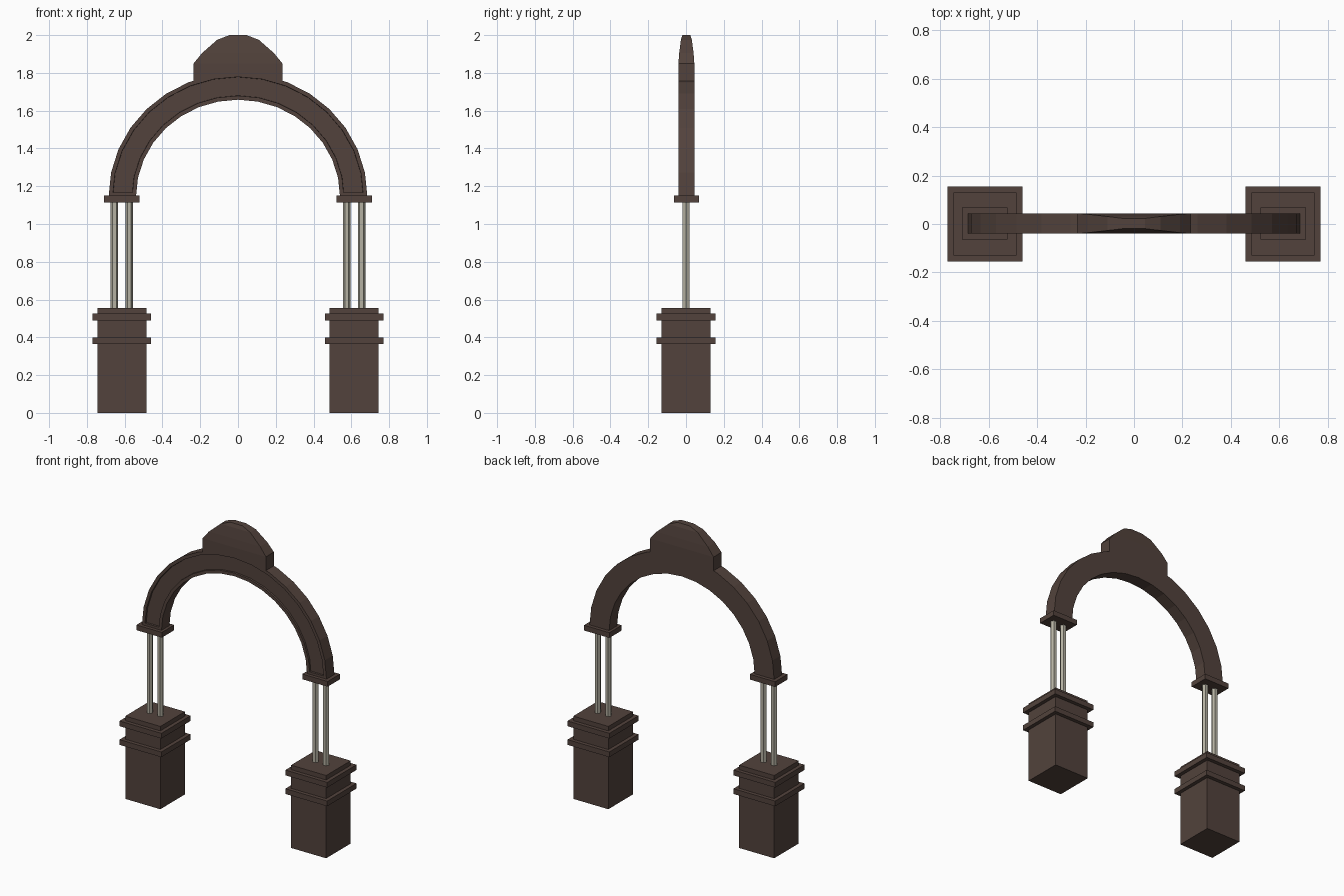
import bpy, bmesh
from math import sin, cos, pi

if "Cube" in bpy.data.objects:
    bpy.data.objects.remove(bpy.data.objects["Cube"])


def material(name, col):
    m = bpy.data.materials.new(name)
    m.diffuse_color = (*col, 1)
    m.use_nodes = True
    m.node_tree.nodes["Principled BSDF"].inputs["Base Color"].default_value = m.diffuse_color
    return m


BROWN = material("dark_brown", (0.085, 0.055, 0.045))
STONE = material("pale_stone", (0.46, 0.44, 0.36))


def finish(bm, name, mat):
    bmesh.ops.recalc_face_normals(bm, faces=bm.faces[:])
    me = bpy.data.meshes.new(name)
    bm.to_mesh(me)
    bm.free()
    me.materials.append(mat)
    ob = bpy.data.objects.new(name, me)
    bpy.context.collection.objects.link(ob)
    return ob


def box(name, x, y, z, mat):
    bm = bmesh.new()
    bmesh.ops.create_cube(bm, size=1)
    for v in bm.verts:
        for i, (lo, hi) in enumerate((x, y, z)):
            v.co[i] = lo if v.co[i] < 0 else hi
    return finish(bm, name, mat)


def hex_column(name, x, z0, z1):
    bm = bmesh.new()
    rings = [[bm.verts.new((x + 0.02 * cos(i * pi / 3), 0.02 * sin(i * pi / 3), z))
              for i in range(6)] for z in (z0, z1)]
    for i in range(6):
        j = (i + 1) % 6
        bm.faces.new((rings[0][i], rings[0][j], rings[1][j], rings[1][i]))
    for r in rings:
        bm.faces.new(r)
    return finish(bm, name, STONE)


# Pedestals with two bands, paired columns and capitals on each side
for side, s in (("left", -1), ("right", 1)):
    cx = 0.615 * s
    for part, h, z in (("pedestal", 0.13, (0, 0.555)),
                       ("lower_band", 0.155, (0.365, 0.40)),
                       ("upper_band", 0.155, (0.49, 0.525))):
        box(f"{side}_{part}", (cx - h, cx + h), (-h, h), z, BROWN)
    hex_column(f"{side}_outer_column", 0.654 * s, 0.55, 1.12)
    hex_column(f"{side}_inner_column", 0.576 * s, 0.55, 1.12)
    box(f"{side}_capital", (cx - 0.094, cx + 0.094), (-0.063, 0.068), (1.115, 1.15), BROWN)

# Arch: half-ellipse band with a recessed front panel
N, Z0, YF, YB = 16, 1.145, -0.04, 0.044
OUT, INN = (0.685, 0.655), (0.54, 0.513)
bm = bmesh.new()
loops = []
for i in range(N + 1):
    a = pi * i / N
    loops.append([bm.verts.new((r[0] * cos(a), y, Z0 + r[1] * sin(a)))
                  for r, y in ((OUT, YF), (OUT, YB), (INN, YB), (INN, YF))])
front = []
for p, q in zip(loops, loops[1:]):
    for k in range(4):
        f = bm.faces.new((p[k], p[(k + 1) % 4], q[(k + 1) % 4], q[k]))
        if k == 3:
            front.append(f)
bm.faces.new(loops[0])
bm.faces.new(loops[-1])
bmesh.ops.recalc_face_normals(bm, faces=bm.faces[:])
bmesh.ops.inset_region(bm, faces=front, thickness=0.021, use_even_offset=True)
bmesh.ops.inset_region(bm, faces=front, thickness=0.001, depth=-0.012, use_even_offset=True)
finish(bm, "arch", BROWN)

# Crest: rounded top lofted in thinning rows (z, half width, half depth)
ROWS = [(1.85, 0.235, 0.042), (1.905, 0.19, 0.038), (1.975, 0.11, 0.029), (2.0, 0.045, 0.021)]
YC = 0.002
bm = bmesh.new()
rings = [[bm.verts.new((sx * w, YC + sy * d, z))
          for sx, sy in ((-1, -1), (1, -1), (1, 1), (-1, 1))] for z, w, d in ROWS]
for p, q in zip(rings, rings[1:]):
    for k in range(4):
        j = (k + 1) % 4
        bm.faces.new((p[k], p[j], q[j], q[k]))
bm.faces.new(rings[-1])
# Lower crest body, its base following the arch
base = []
for sy in (-1, 1):
    row = []
    for i in range(7):
        x = -0.235 + 0.47 * i / 6
        z = Z0 - 0.008 + OUT[1] * (1 - (x / OUT[0]) ** 2) ** 0.5
        row.append(bm.verts.new((x, YC + sy * 0.042, z)))
    base.append(row)
r = rings[0]
bm.faces.new(base[0] + [r[1], r[0]])
bm.faces.new(base[1] + [r[2], r[3]])
bm.faces.new((base[0][0], base[1][0], r[3], r[0]))
bm.faces.new((base[0][-1], base[1][-1], r[2], r[1]))
for i in range(6):
    bm.faces.new((base[0][i], base[0][i + 1], base[1][i + 1], base[1][i]))
finish(bm, "crest", BROWN)
